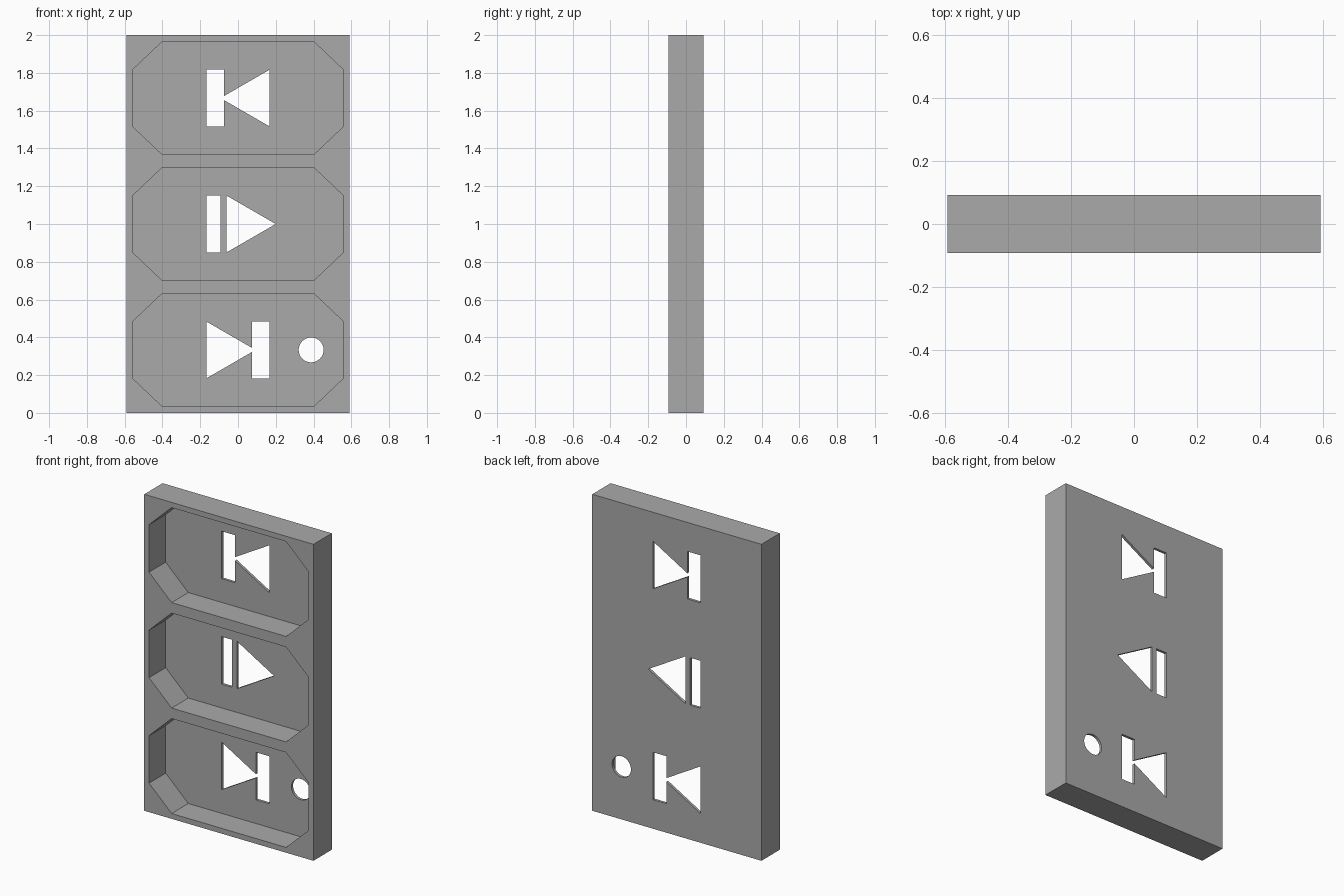
import bpy, bmesh, math

cube = bpy.data.objects.get("Cube")
if cube:
    bpy.data.objects.remove(cube, do_unlink=True)

W, H, D = 1.183, 2.0, 0.183      # plate width, height, thickness
FLOOR = 0.0167                   # thickness left behind each pocket
FRONT, BACK = -D / 2, D / 2
SIGN = 0.15                      # half height of the cut signs
TRI = SIGN * math.sqrt(3)        # length of an equilateral triangle

grey = bpy.data.materials.new("grey")
grey.use_nodes = True
colour = (0.4, 0.4, 0.4, 1)
grey.diffuse_color = colour
grey.node_tree.nodes["Principled BSDF"].inputs["Base Color"].default_value = colour


def prism(name, outline, y0, y1):
    """Extrude an x-z outline from y0 to y1."""
    bm = bmesh.new()
    face = bm.faces.new([bm.verts.new((x, y0, z)) for x, z in outline])
    ext = bmesh.ops.extrude_face_region(bm, geom=[face])
    moved = [v for v in ext["geom"] if isinstance(v, bmesh.types.BMVert)]
    bmesh.ops.translate(bm, verts=moved, vec=(0, y1 - y0, 0))
    bmesh.ops.recalc_face_normals(bm, faces=bm.faces)
    mesh = bpy.data.meshes.new(name)
    bm.to_mesh(mesh)
    bm.free()
    mesh.materials.append(grey)
    obj = bpy.data.objects.new(name, mesh)
    bpy.context.collection.objects.link(obj)
    return obj


def rect(x0, x1, z0, z1):
    return [(x0, z0), (x1, z0), (x1, z1), (x0, z1)]


def triangle(base, tip, z):
    return [(base, z - SIGN), (tip, z), (base, z + SIGN)]


def octagon(z, a=0.558, b=0.3, ca=0.4, cb=0.15):
    return [(-ca, z - b), (ca, z - b), (a, z - cb), (a, z + cb),
            (ca, z + b), (-ca, z + b), (-a, z + cb), (-a, z - cb)]


low, mid, high = H / 6, H / 2, H * 5 / 6
cutters = []


def through(name, outline):
    cutters.append(prism(name, outline, FRONT - 0.1, BACK + 0.1))


# Main plate
plate = prism("button_plate", rect(-W / 2, W / 2, 0, H), FRONT, BACK)

# Three pockets with clipped corners, open to the front
for z in (low, mid, high):
    cutters.append(prism("pocket_cutter", octagon(z), FRONT - 0.1, BACK - FLOOR))

# Top and bottom signs mirror each other: a bar met by a triangle tip
for z, s in ((high, 1), (low, -1)):
    through("bar_cutter", rect(*sorted((-0.167 * s, -0.073 * s)), z - SIGN, z + SIGN))
    through("arrow_cutter", triangle(0.167 * s, (0.167 - TRI) * s, z))

# Middle sign: separate bar and arrow
through("bar_cutter", rect(-0.167, -0.093, mid - SIGN, mid + SIGN))
through("arrow_cutter", triangle(-0.06, TRI - 0.06, mid))

# Round hole beside the bottom sign
steps = [2 * math.pi * i / 32 for i in range(32)]
through("hole_cutter", [(0.387 + 0.066 * math.cos(t), low + 0.066 * math.sin(t))
                        for t in steps])

# Cut everything out of the plate, then discard the cutters
for cutter in cutters:
    mod = plate.modifiers.new(cutter.name, "BOOLEAN")
    mod.operation = "DIFFERENCE"
    mod.solver = "EXACT"
    mod.object = cutter
    cutter.hide_render = True
bpy.context.view_layer.update()
graph = bpy.context.evaluated_depsgraph_get()
result = bpy.data.meshes.new_from_object(plate.evaluated_get(graph))
plate.modifiers.clear()
plate.data = result
for cutter in cutters:
    bpy.data.objects.remove(cutter, do_unlink=True)
